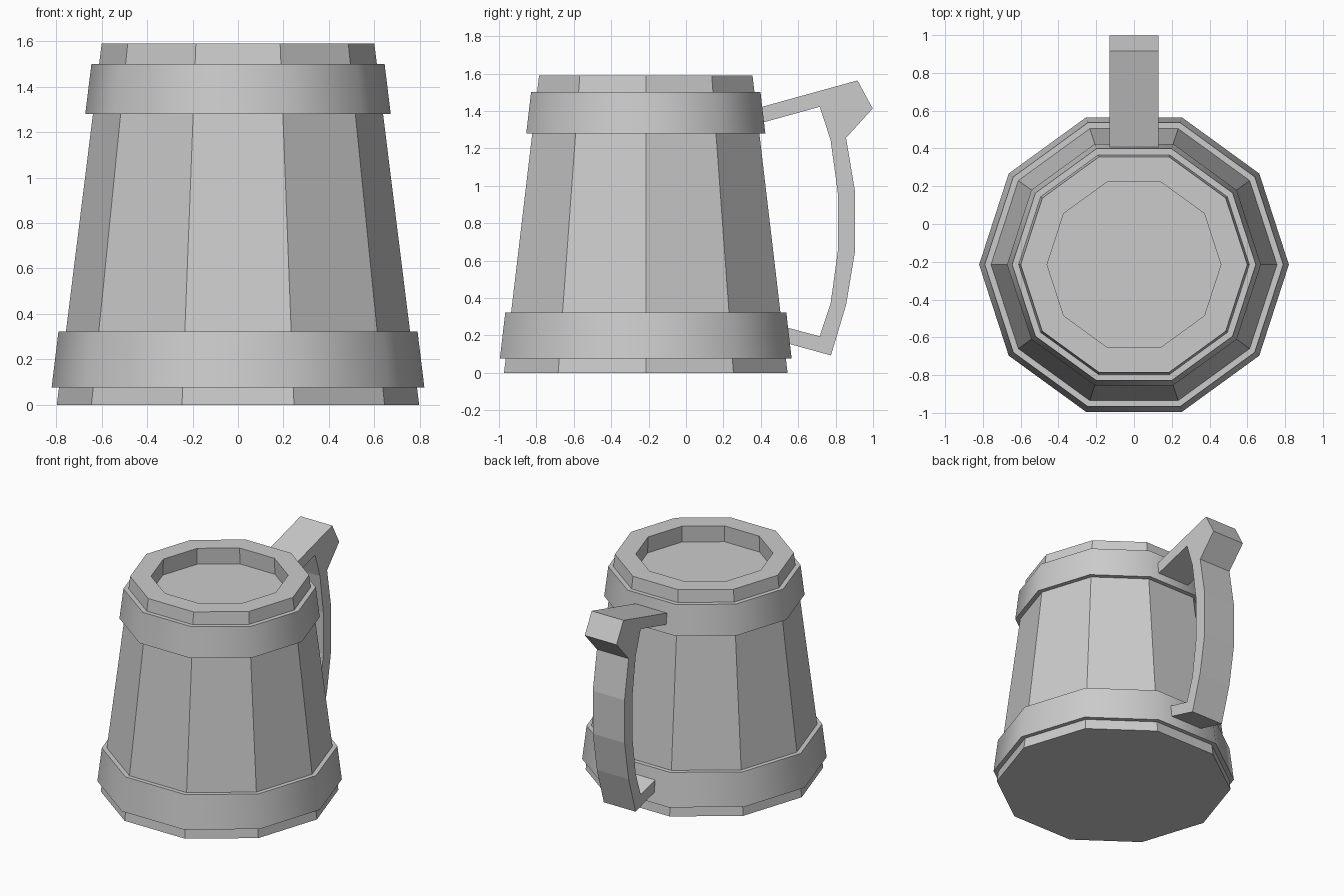
import bpy, bmesh, math

if "Cube" in bpy.data.objects:
    bpy.data.objects.remove(bpy.data.objects["Cube"])

SIDES = 10
CY = -0.215      # mug axis sits forward of the origin


def make_object(name, bm):
    bmesh.ops.recalc_face_normals(bm, faces=bm.faces)
    me = bpy.data.meshes.new(name)
    bm.to_mesh(me)
    bm.free()
    ob = bpy.data.objects.new(name, me)
    bpy.context.collection.objects.link(ob)
    return ob


def lathe(name, profile, closed=False):
    """Sweep (radius, z) points round the mug axis; cap the ends unless closed."""
    bm = bmesh.new()
    step = 2 * math.pi / SIDES
    rings = [[bm.verts.new((r * math.cos(i * step), CY + r * math.sin(i * step), z))
              for i in range(SIDES)] for r, z in profile]
    pairs = list(zip(rings, rings[1:]))
    if closed:
        pairs.append((rings[-1], rings[0]))
    else:
        bm.faces.new(rings[0])
        bm.faces.new(rings[-1])
    for a, b in pairs:
        for i in range(SIDES):
            j = (i + 1) % SIDES
            bm.faces.new((a[i], a[j], b[j], b[i]))
    return make_object(name, bm)


def body_radius(z):
    return 0.797 - 0.124 * z


# Tapered stave body with a shallow recess in the top
lathe("mug_body", [(body_radius(0), 0), (body_radius(1.59), 1.59),
                   (0.46, 1.59), (0.465, 1.47)])

# Two hoops, smooth around the circumference
for name, z0, z1, r0, r1 in (("lower_band", 0.077, 0.323, 0.82, 0.79),
                             ("upper_band", 1.28, 1.50, 0.672, 0.645)):
    band = lathe(name, [(r0, z0), (r1, z1), (body_radius(z1) - 0.005, z1),
                        (body_radius(z0) - 0.005, z0)], closed=True)
    bpy.ops.object.select_all(action='DESELECT')
    band.select_set(True)
    bpy.context.view_layer.objects.active = band
    bpy.ops.object.shade_smooth_by_angle(angle=math.radians(40))

# Handle: outer and inner (y, z) outlines joined into strips and given width
outer = [(0.385, 1.416), (0.917, 1.563), (0.998, 1.413), (0.856, 1.256), (0.904, 0.967),
         (0.904, 0.65), (0.856, 0.363), (0.775, 0.093), (0.51, 0.166)]
inner = [(0.385, 1.331), (0.715, 1.422), (0.715, 1.422), (0.773, 1.245), (0.812, 0.96),
         (0.812, 0.652), (0.773, 0.37), (0.715, 0.195), (0.51, 0.25)]
W = 0.13
bm = bmesh.new()
outline = outer + [p for i, p in enumerate(inner) if i != 1][::-1]
face = bm.faces.new([bm.verts.new((-W, y, z)) for y, z in outline])
ext = bmesh.ops.extrude_face_region(bm, geom=[face], use_keep_orig=True)
for v in [g for g in ext["geom"] if isinstance(g, bmesh.types.BMVert)]:
    v.co.x = W
make_object("handle", bm)
